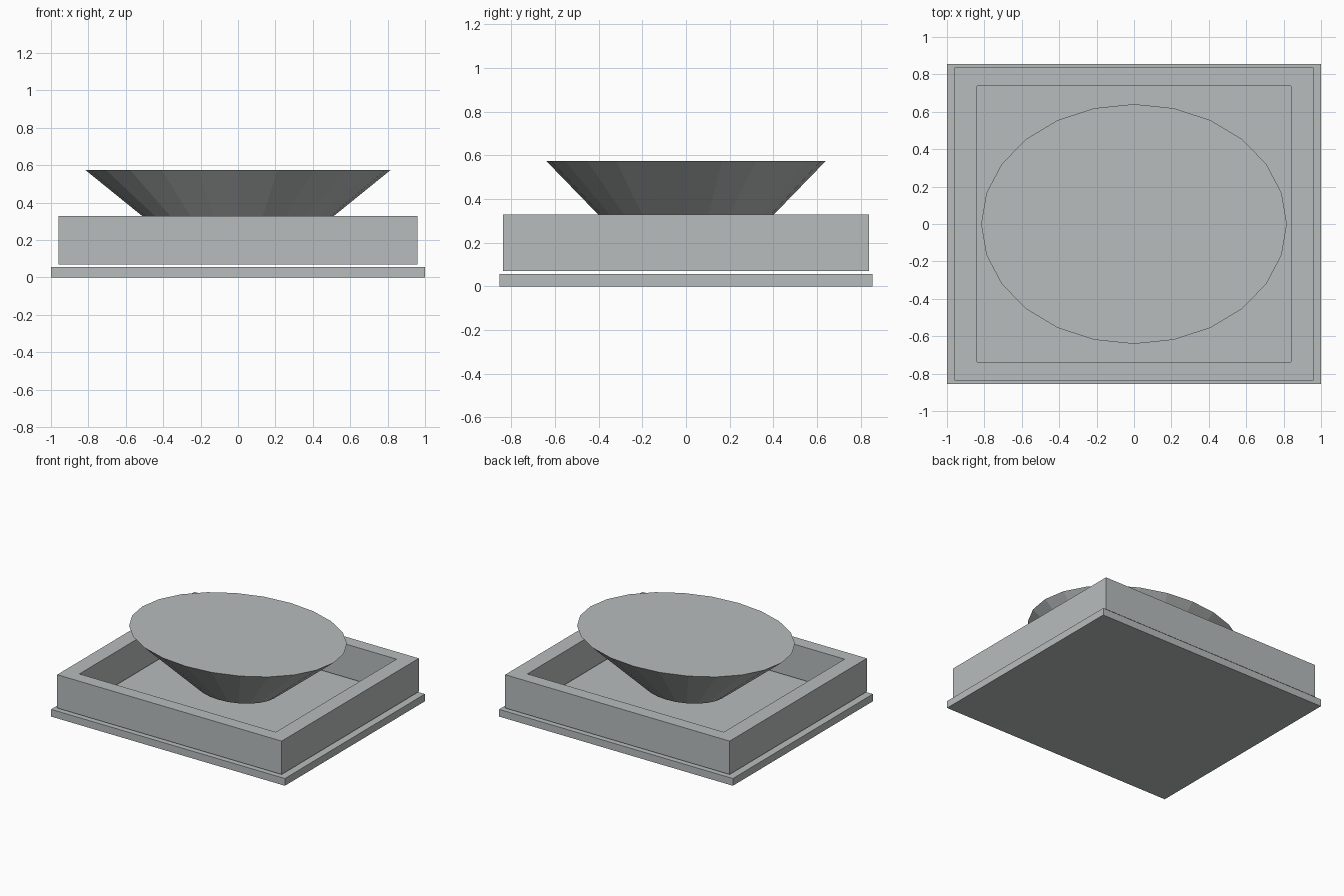
import bpy
import bmesh
import math

if "Cube" in bpy.data.objects:
    bpy.data.objects.remove(bpy.data.objects["Cube"])

grey = bpy.data.materials.new("stone grey")
grey.diffuse_color = (0.48, 0.505, 0.505, 1.0)
grey.use_nodes = True
grey.node_tree.nodes["Principled BSDF"].inputs["Base Color"].default_value = grey.diffuse_color


def finish(name, bm):
    bmesh.ops.recalc_face_normals(bm, faces=bm.faces)
    mesh = bpy.data.meshes.new(name)
    bm.to_mesh(mesh)
    bm.free()
    mesh.materials.append(grey)
    obj = bpy.data.objects.new(name, mesh)
    bpy.context.collection.objects.link(obj)
    return obj


def rect(bm, hx, hy, z):
    return [bm.verts.new((sx * hx, sy * hy, z))
            for sx, sy in ((-1, -1), (1, -1), (1, 1), (-1, 1))]


def bridge(bm, a, b):
    n = len(a)
    for i in range(n):
        j = (i + 1) % n
        bm.faces.new((a[i], a[j], b[j], b[i]))


# base plate
bm = bmesh.new()
low, high = rect(bm, 1.0, 0.855, 0.0), rect(bm, 1.0, 0.855, 0.056)
bridge(bm, low, high)
bm.faces.new(low)
bm.faces.new(high)
finish("base_plate", bm)

# raised rectangular rim, open in the middle
bm = bmesh.new()
loops = [rect(bm, 0.96, 0.838, 0.07), rect(bm, 0.96, 0.838, 0.328),
         rect(bm, 0.84, 0.738, 0.328), rect(bm, 0.84, 0.738, 0.07)]
for k in range(4):
    bridge(bm, loops[k], loops[(k + 1) % 4])
finish("rim_frame", bm)

# flared oval basin with a flat top
SIDES = 24
bm = bmesh.new()
rings = []
for z, s in ((0.165, 0.38), (0.575, 1.0)):
    rings.append([bm.verts.new((0.817 * s * math.cos(a), 0.641 * s * math.sin(a), z))
                  for a in (math.tau * i / SIDES for i in range(SIDES))])
bridge(bm, *rings)
for ring in rings:
    bm.faces.new(ring)
finish("oval_basin", bm)
